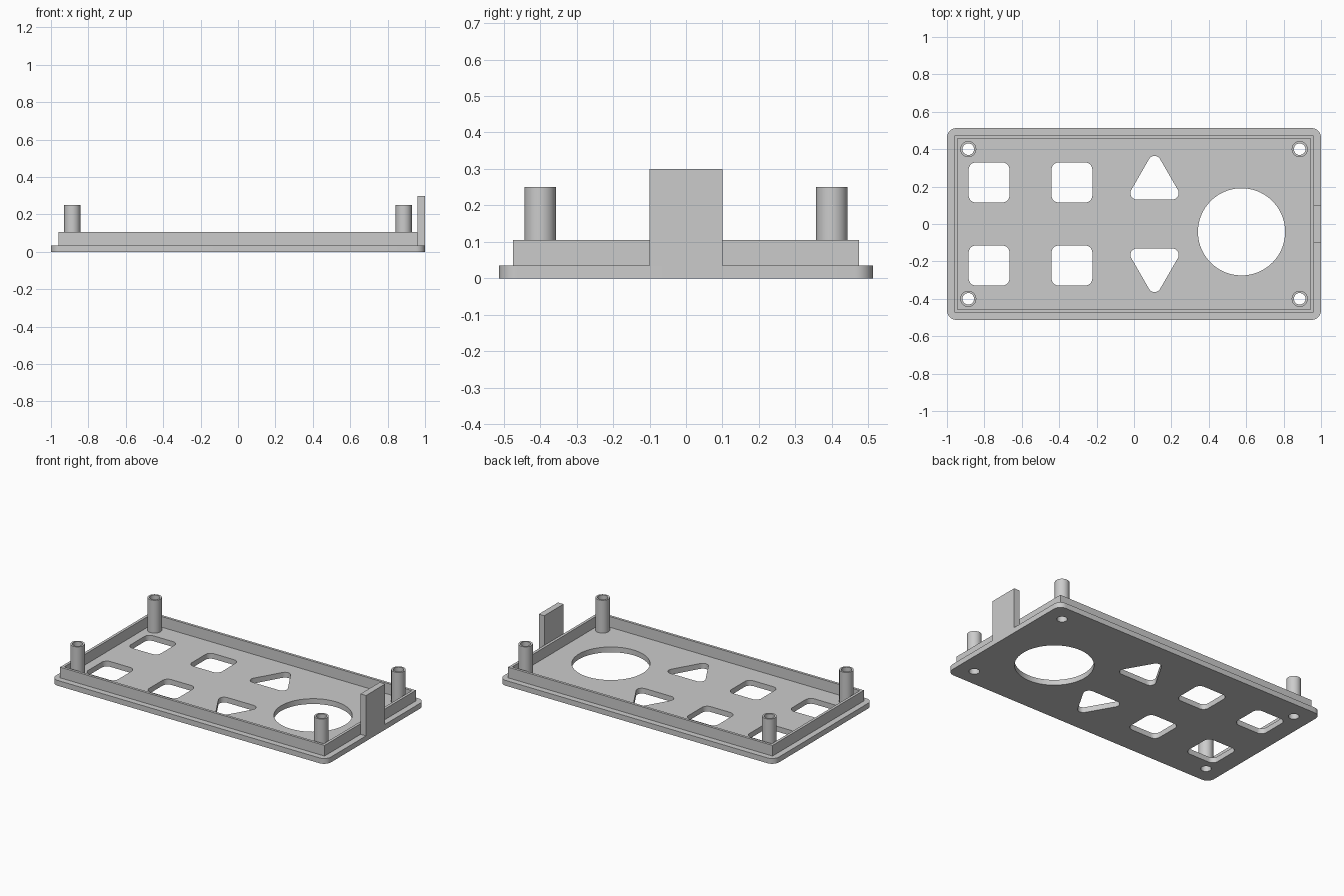
import bpy, bmesh
from math import pi, cos, sin

cube = bpy.data.objects.get("Cube")
if cube:
    bpy.data.objects.remove(cube, do_unlink=True)

# Single matte grey
GREY = (0.6, 0.6, 0.6, 1)
grey = bpy.data.materials.new("plain_grey")
grey.use_nodes = True
grey.diffuse_color = GREY
grey.node_tree.nodes["Principled BSDF"].inputs["Base Color"].default_value = GREY


def circle(x, y, r, n=64):
    return [(x + r * cos(2 * pi * i / n), y + r * sin(2 * pi * i / n)) for i in range(n)]


def box(x, y, w, d):
    return [(x + sx * w / 2, y + sy * d / 2) for sx, sy in ((1, 1), (-1, 1), (-1, -1), (1, -1))]


def rounded(centres, first, r, steps=10):
    """Convex outline with an arc of radius r around each counter-clockwise corner centre."""
    turn = 2 * pi / len(centres)
    return [(cx + r * cos(a), cy + r * sin(a))
            for i, (cx, cy) in enumerate(centres)
            for a in (first + turn * (i + k / steps) for k in range(steps + 1))]


def rounded_box(x, y, w, d, r):
    return rounded(box(x, y, w - 2 * r, d - 2 * r), 0, r)


def rounded_triangle(x, y, size, r, point):
    return rounded(circle(x, y, size, 3) if point == 0 else
                   [(x + size * cos(point + 2 * pi * i / 3), y + size * sin(point + 2 * pi * i / 3))
                    for i in range(3)], point - pi / 3, r)


def extrude(name, outlines, z0, z1):
    """Fill an outline, leave the inner outlines as holes, and extrude from z0 to z1."""
    curve = bpy.data.curves.new(name, 'CURVE')
    curve.dimensions = '2D'
    curve.fill_mode = 'BOTH'
    curve.extrude = (z1 - z0) / 2
    for pts in outlines:
        spline = curve.splines.new('POLY')
        spline.points.add(len(pts) - 1)
        for p, (x, y) in zip(spline.points, pts):
            p.co = (x, y, 0, 1)
        spline.use_cyclic_u = True
    temp = bpy.data.objects.new(name + "_outline", curve)
    bpy.context.collection.objects.link(temp)
    graph = bpy.context.evaluated_depsgraph_get()
    mesh = bpy.data.meshes.new_from_object(temp.evaluated_get(graph))
    bpy.data.objects.remove(temp, do_unlink=True)

    bm = bmesh.new()
    bm.from_mesh(mesh)
    bmesh.ops.remove_doubles(bm, verts=bm.verts, dist=1e-5)
    bmesh.ops.recalc_face_normals(bm, faces=bm.faces)
    bmesh.ops.translate(bm, verts=bm.verts, vec=(0, 0, (z0 + z1) / 2))
    bm.to_mesh(mesh)
    bm.free()

    mesh.name = name
    mesh.materials.clear()
    mesh.materials.append(grey)
    obj = bpy.data.objects.new(name, mesh)
    bpy.context.collection.objects.link(obj)
    bpy.ops.object.select_all(action='DESELECT')
    obj.select_set(True)
    bpy.context.view_layer.objects.active = obj
    bpy.ops.object.shade_smooth_by_angle(angle=pi / 6)
    return obj


FLOOR = 0.035
POST_X, POST_Y, BORE = 0.886, 0.4, 0.031
posts = [(sx * POST_X, sy * POST_Y) for sx in (-1, 1) for sy in (-1, 1)]

# Face plate with button, speaker and screw openings
holes = [rounded_box(x, y, 0.218, 0.214, 0.038) for x in (-0.775, -0.332) for y in (-0.222, 0.222)]
holes += [rounded_triangle(0.11, s * 0.22, 0.11, 0.034, s * pi / 2) for s in (-1, 1)]
holes.append(circle(0.575, -0.042, 0.233, 96))
holes += [circle(x, y, BORE, 32) for x, y in posts]
extrude("face_plate", [rounded_box(0, 0, 2, 1.025, 0.05)] + holes, 0, FLOOR)

# Raised lip
extrude("rim", [box(0, 0, 1.922, 0.948), box(0, 0, 1.886, 0.914)], FLOOR, 0.105)

# Hollow screw posts
for i, (x, y) in enumerate(posts):
    extrude(f"screw_post_{i + 1}", [circle(x, y, 0.043, 32), circle(x, y, BORE, 32)], FLOOR, 0.25)

# Upright tab on the left end
extrude("end_tab", [box(0.98, 0, 0.04, 0.2)], FLOOR, 0.3)
